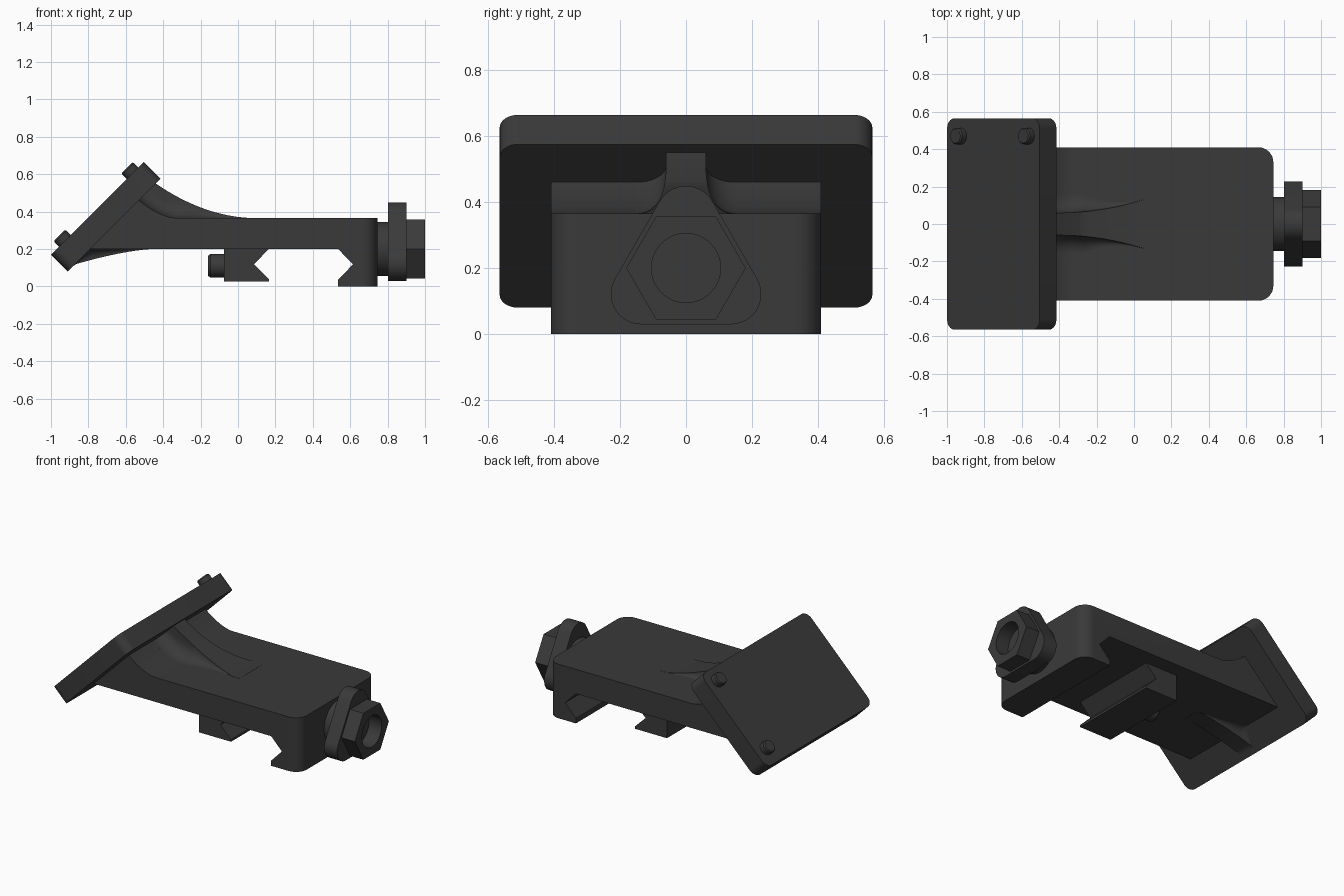
import bpy
import bmesh
import math
from mathutils import Vector

if "Cube" in bpy.data.objects:
    bpy.data.objects.remove(bpy.data.objects["Cube"])

black = bpy.data.materials.new("matte black metal")
black.use_nodes = True
COLOUR = (0.042, 0.042, 0.042, 1)
black.diffuse_color = COLOUR
shader = black.node_tree.nodes["Principled BSDF"]
shader.inputs["Base Color"].default_value = COLOUR
shader.inputs["Roughness"].default_value = 0.6


def loft(name, rings, round_edges=None, radius=0.08):
    """Skin closed rings of equal size and cap both ends."""
    bm = bmesh.new()
    loops = [[bm.verts.new(p) for p in ring] for ring in rings]
    n = len(loops[0])
    for a, b in zip(loops, loops[1:]):
        for i in range(n):
            j = (i + 1) % n
            bm.faces.new((a[i], a[j], b[j], b[i]))
    bm.faces.new(loops[0][::-1])
    bm.faces.new(loops[-1])
    if round_edges:
        edges = [e for e in bm.edges if round_edges(e)]
        bmesh.ops.bevel(bm, geom=edges, offset=radius, segments=8,
                        profile=0.5, affect='EDGES')
    bmesh.ops.recalc_face_normals(bm, faces=bm.faces)
    mesh = bpy.data.meshes.new(name)
    bm.to_mesh(mesh)
    bm.free()
    mesh.materials.append(black)
    obj = bpy.data.objects.new(name, mesh)
    bpy.context.collection.objects.link(obj)
    bpy.ops.object.select_all(action='DESELECT')
    obj.select_set(True)
    bpy.context.view_layer.objects.active = obj
    bpy.ops.object.shade_smooth_by_angle(angle=math.radians(30))
    return obj


def along_y(profile, half):
    return [[(x, y, z) for x, z in profile] for y in (-half, half)]


def along_x(outline, x):
    return [(x, y, z) for y, z in outline]


def arc(cy, cz, r, start, end, steps):
    angles = [math.radians(start + (end - start) * i / steps) for i in range(steps + 1)]
    return [(cy + r * math.cos(a), cz + r * math.sin(a)) for a in angles]


def circle(r, cz, n=48):
    return arc(0, cz, r, 0, 360, n)[:-1]


# Heights of the body and of the ribs along x
def body_top(x):
    return 0.365 + 0.095 * max(0, (-0.33 - x) / 0.2) ** 1.7


def body_bottom(x):
    return min(0.2, x + 0.99)


def top_rib_height(x):
    return max(0.001, 0.365 + 0.185 * ((0.1 - x) / 0.54) ** 2 - body_top(x))


def bottom_rib_height(x):
    ridge = 0.2 - 0.085 * (max(0, -0.45 - x) / 0.43) ** 1.5
    return max(0.001, body_bottom(x) - ridge)


# Main body with the fixed claw at its end
sweep = [-0.56 + 0.02 * i for i in range(13)]
profile = [(-0.84, 0.2)] + [(x, body_top(x)) for x in sweep]
profile += [(0.745, 0.365), (0.745, 0), (0.535, 0), (0.535, 0.035),
            (0.615, 0.118), (0.535, 0.2)]
loft("main_body", along_y(profile, 0.41),
     lambda e: all(v.co.x > 0.74 for v in e.verts)
     and abs(e.verts[0].co.y - e.verts[1].co.y) < 0.01)


# Filleted ribs joining the body to the tilted plate
def rib(name, x0, x1, base, height, side):
    rings = []
    for i in range(33):
        x = x0 + (x1 - x0) * i / 32
        b, h = base(x), height(x)
        w = 0.06 + 0.07 * min(1, max(0, (x + 0.4) / 0.45)) ** 2
        r = min(0.09, h)
        half = [(w, h)] + arc(w + r, r, r, 180, 270, 8) + [(w + r, -0.03)]
        section = half + [(-y, z) for y, z in reversed(half)]
        rings.append([(x, y, min(b + side * z, x + 1.04)) for y, z in section])
    loft(name, rings)


rib("top_rib", -0.6, 0.1, body_top, top_rib_height, 1)
rib("bottom_rib", -0.88, -0.45, body_bottom, bottom_rib_height, -1)

# Tilted plate with rounded corners
ALONG = Vector((1, 0, 1)).normalized()
NORMAL = Vector((-1, 0, 1)).normalized()
ACROSS = Vector((0, 1, 0))
centre = Vector((-0.6625, 0, 0.3275))
hl, hw, cr = 0.35, 0.565, 0.055
outline = []
for k, (sy, sl) in enumerate([(1, 1), (-1, 1), (-1, -1), (1, -1)]):
    outline += arc(sy * (hw - cr), sl * (hl - cr), cr, 90 * k, 90 * k + 90, 8)
loft("tilted_plate", [[centre + ACROSS * y + ALONG * l + NORMAL * t for y, l in outline]
                      for t in (0, 0.126)])

# Two locating studs on the plate
for label, x in (("upper", -0.563), ("lower", -0.925)):
    root = Vector((x, 0.47, x + 1.167))
    rings = [[root + ACROSS * a + ALONG * b + NORMAL * t for a, b in circle(r, 0, 32)]
             for t, r in ((-0.03, 0.044), (0.035, 0.044), (0.043, 0.038))]
    loft(label + "_stud", rings)

# Sliding clamp jaw and its screw tip
loft("clamp_jaw", along_y([(-0.075, 0.21), (-0.075, 0.025), (0.165, 0.025),
                           (0.165, 0.04), (0.085, 0.118), (0.165, 0.2),
                           (0.165, 0.21)], 0.31))
loft("screw_tip", [along_x(circle(r, 0.11), x) for x, r in
                   ((-0.05, 0.063), (-0.148, 0.063), (-0.16, 0.053))])

# Collar and three-lobed washer
AXIS_Z = 0.2
loft("collar", [along_x(circle(0.145, AXIS_Z), x) for x in (0.73, 0.81)])
lobes = []
for a in (90, 210, 330):
    c = math.radians(a)
    lobes += arc(0.157 * math.cos(c), AXIS_Z + 0.157 * math.sin(c), 0.092,
                 a - 60, a + 60, 14)
loft("lobed_washer", [along_x(lobes, x) for x in (0.803, 0.9)])

# Hexagonal nut with a round blind socket
hexagon = []
for i in range(48):
    a = math.radians(i * 7.5)
    r = 0.181 * math.cos(math.pi / 6) / math.cos(a % (math.pi / 3) - math.pi / 6)
    hexagon.append((r * math.cos(a), AXIS_Z + r * math.sin(a)))
socket = circle(0.105, AXIS_Z)
loft("hex_nut", [along_x(hexagon, 0.89), along_x(hexagon, 1.0),
                 along_x(socket, 1.0), along_x(socket, 0.905)])
